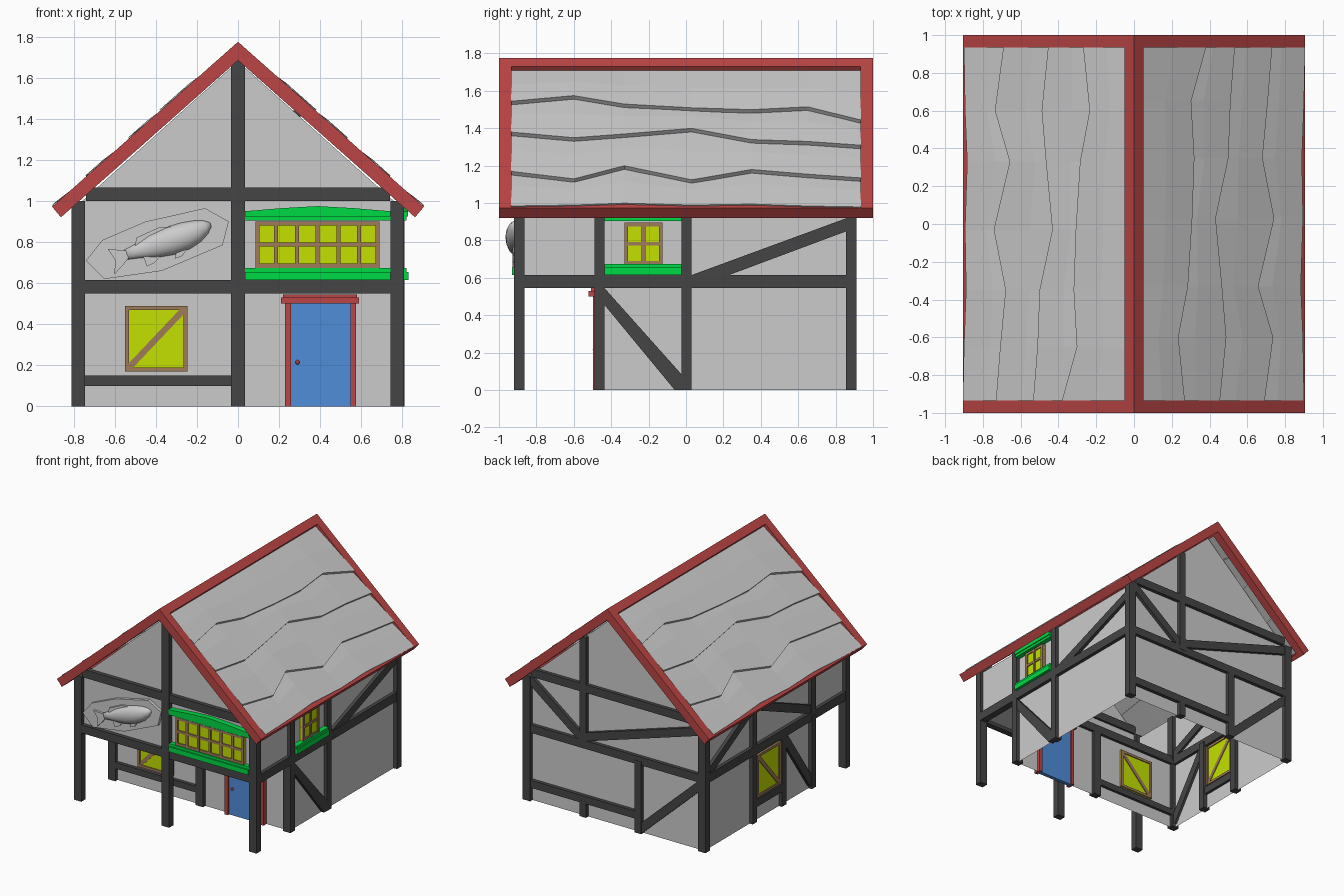
import bpy, bmesh, math

if "Cube" in bpy.data.objects:
    bpy.data.objects.remove(bpy.data.objects["Cube"])

def mat(name, r, g, b):
    m = bpy.data.materials.new(name)
    m.diffuse_color = (r, g, b, 1)
    m.use_nodes = True
    m.node_tree.nodes["Principled BSDF"].inputs["Base Color"].default_value = m.diffuse_color
    return m

DARK, RED = mat("timber", .06, .06, .06), mat("red_trim", .5, .06, .06)
YELLOW, TAN = mat("glass", .55, .75, 0), mat("frame", .35, .2, .1)
GREEN, BLUE = mat("green_trim", 0, .7, .06), mat("door_blue", .08, .27, .7)

def finish(name, bm, m=None):
    bmesh.ops.recalc_face_normals(bm, faces=bm.faces)
    me = bpy.data.meshes.new(name)
    bm.to_mesh(me)
    bm.free()
    ob = bpy.data.objects.new(name, me)
    bpy.context.collection.objects.link(ob)
    if m:
        me.materials.append(m)
    return ob

# Outline drawn in a wall plane: 'F' uses (x,z) at y=pos, 'S' uses (y,z) at x=pos
def plate(name, plane, pos, pts, d=0, m=None):
    bm = bmesh.new()
    def put(p, o):
        return bm.verts.new((p[0], o, p[1]) if plane == 'F' else (o, p[0], p[1]))
    a = [put(p, pos - d / 2) for p in pts]
    bm.faces.new(a)
    if d:
        b = [put(p, pos + d / 2) for p in pts]
        bm.faces.new(b[::-1])
        for i in range(len(a)):
            j = (i + 1) % len(a)
            bm.faces.new((a[i], b[i], b[j], a[j]))
    return finish(name, bm, m)

def rect(name, plane, pos, u0, u1, z0, z1, d=.055, m=DARK):
    return plate(name, plane, pos, [(u0, z0), (u1, z0), (u1, z1), (u0, z1)], d, m)

# Square-cut bar between two points of a wall plane
def bar(name, plane, pos, p, q, w=.065, d=.045, m=DARK):
    dx, dz = q[0] - p[0], q[1] - p[1]
    k = w / 2 / math.hypot(dx, dz)
    nx, nz = -dz * k, dx * k
    plate(name, plane, pos, [(p[0] + nx, p[1] + nz), (q[0] + nx, q[1] + nz),
                             (q[0] - nx, q[1] - nz), (p[0] - nx, p[1] - nz)], d, m)

# Pane with frame, and muntins or a diagonal bar
def window(name, plane, pos, u0, u1, z0, z1, cols=0, rows=0):
    rect(name + "_pane", plane, pos, u0, u1, z0, z1, .03, YELLOW)
    w = .02
    zs, us = [z0, z1 - w], [u0, u1 - w]
    if cols:
        us += [u0 + (u1 - u0) * i / cols - w / 2 for i in range(1, cols)]
        zs += [z0 + (z1 - z0) * i / rows - w / 2 for i in range(1, rows)]
    else:
        bar(name + "_diagonal", plane, pos, (u0 + .02, z0 + .02), (u1 - .02, z1 - .02), .03, .042, TAN)
    for u in us:
        rect(name + "_upright", plane, pos, u, u + w, z0, z1, .05, TAN)
    for z in zs:
        rect(name + "_rail", plane, pos, u0, u1, z, z + w, .046, TAN)

def green_trim(name, plane, pos, u0, u1):
    rect(name + "_sill", plane, pos, u0, u1, .615, .655, .08, GREEN)
    rect(name + "_sill_top", plane, pos, u0, u1, .655, .675, .06, GREEN)
    rect(name + "_lintel", plane, pos, u0, u1, .905, .93, .06, GREEN)
    w = u1 - u0
    plate(name + "_hood", plane, pos, [(u0, .925), (u1, .925), (u1, .95), (u0 + w * .75, .965),
          (u0 + w / 2, .975), (u0 + w * .25, .965), (u0, .95)], .075, GREEN)

# Plaster walls, open underneath
gable = [(.78, .98), (0, 1.68), (-.78, .98)]
plate("front_upper_wall", 'F', -.885, [(-.78, .58), (.78, .58)] + gable)
plate("back_wall", 'F', .88, [(-.78, 0), (.78, 0)] + gable)
rect("front_lower_wall", 'F', -.46, -.78, .78, 0, .58, 0, None)
for s in (-1, 1):
    plate("side_wall", 'S', s * .78, [(-.46, 0), (.88, 0), (.88, .98), (-.885, .98), (-.885, .58), (-.46, .58)])
rect("porch_ceiling", 'F', -.6725, -.78, .78, .578, .582, .425, None)

# Posts and floor beams
for x in (-.778, 0, .775):
    rect("front_post", 'F', -.892, x - .033, x + .033, 0, 1.69 if x == 0 else 1.0)
    rect("porch_wall_post", 'F', -.462, x - .033, x + .033, 0, .58)
    rect("porch_joist", 'S', x, -.89, -.46, .55, .612, .055)
for s in (-1, 1):
    rect("back_corner_post", 'F', .883, s * .777 - .033, s * .777 + .033, 0, 1.0)
    rect("side_floor_beam", 'S', s * .783, -.89, .88, .545, .615, .05)
    rect("side_porch_post", 'S', s * .778, -.49, -.435, 0, .97, .06)
for y in (-.892, -.462, .883):
    rect("floor_beam", 'F', y, -.78, .78, .55, .615, .05)
for y in (-.892, .883):
    rect("gable_beam", 'F', y, -.74, .74, 1.0, 1.065, .05)
rect("front_low_rail", 'F', -.462, -.75, 0, .1, .15, .05)

# Right side timbers and window
rect("right_post", 'S', .778, -.025, .03, 0, .97, .06)
plate("right_upper_brace", 'S', .783, [(.03, .615), (.23, .615), (.86, .85), (.86, .92)], .045, DARK)
plate("right_lower_brace", 'S', .783, [(-.44, .55), (-.44, .46), (-.06, 0), (-.02, 0), (-.02, .08)], .045, DARK)
window("right_window", 'S', .785, -.33, -.125, .67, .895, 2, 2)
green_trim("right_window", 'S', .79, -.435, -.025)

# Left side timbers and window
for y, top in ((.28, .97), (-.09, .58)):
    rect("left_post", 'S', -.778, y - .028, y + .028, 0, top, .06)
bar("left_upper_brace", 'S', -.783, (.84, .63), (.29, .93))
bar("left_upper_brace", 'S', -.783, (.26, .93), (-.45, .63))
bar("left_lower_brace", 'S', -.783, (-.11, .53), (-.45, .04))
rect("left_low_rail", 'S', -.783, -.09, .28, .12, .18, .05)
window("left_window", 'S', -.785, -.05, .25, .19, .53)

# Back timbers
rect("back_upper_post", 'F', .883, .25, .305, .58, 1.44)
rect("back_lower_post", 'F', .883, -.24, -.18, 0, .58)
rect("back_stub_post", 'F', .883, .25, .305, 0, .13)
rect("back_rail", 'F', .884, -.2, .77, .11, .17, .05)
bar("back_brace", 'F', .884, (.76, .98), (.3, .63))
bar("back_brace", 'F', .884, (.27, .64), (-.76, .96))
bar("back_brace", 'F', .884, (-.22, .03), (-.76, .53))

# Front windows and door
window("front_window", 'F', -.89, .085, .69, .675, .9, 6, 2)
green_trim("front_window", 'F', -.89, .033, .742)
window("porch_window", 'F', -.465, -.55, -.245, .17, .49)
rect("door", 'F', -.465, .25, .555, 0, .51, .03, BLUE)
for x in (.23, .547):
    rect("door_jamb", 'F', -.468, x, x + .028, 0, .51, .06, RED)
rect("door_lintel", 'F', -.475, .21, .59, .5, .53, .09, RED)
rect("door_cap", 'F', -.472, .22, .58, .53, .545, .07, RED)
bm = bmesh.new()
bmesh.ops.create_uvsphere(bm, u_segments=10, v_segments=6, radius=.011)
finish("door_knob", bm, RED).location = (.29, -.488, .215)

# Red roof trim: gable boards, ridge and eave strips
K = .887
def top(x): return 1.775 - K * x
def chevron(name, x1, x2, y, d):
    plate(name, 'F', y, [(0, 1.775), (x1, top(x1)), (x2, top(x2) - .09), (0, 1.685),
                         (-x2, top(x2) - .09), (-x1, top(x1))], d, RED)
for s in (-1, 1):
    chevron("gable_board", .905, .862, s * .967, .066)
    plate("eave_strip", 'F', 0, [(s * .905, top(.905)), (s * .862, top(.862) - .09),
          (s * .835, top(.835) - .09), (s * .875, top(.875) - .005)], 1.9, RED)
chevron("ridge_cap", .05, .01, 0, 1.9)

# Wavy slate courses; the far slope is the near one turned half round
YS = [-.935, -.6, -.33, .03, .35, .65, .935]
ROWS = [[1.74] * 7, [1.54, 1.57, 1.525, 1.505, 1.495, 1.51, 1.44],
        [1.375, 1.345, 1.365, 1.395, 1.335, 1.325, 1.305],
        [1.165, 1.125, 1.195, 1.12, 1.175, 1.15, 1.13],
        [.98, .985, .995, .985, .99, .98, .975]]
cn, sn = math.cos(math.atan(K)), math.sin(math.atan(K))
def slope_point(y, z, lift):
    return ((1.775 - z) / K + lift * sn, y, z + lift * cn)
for turn in (0, math.pi):
    for r in range(4):
        bm = bmesh.new()
        prev = None
        for i, y in enumerate(YS):
            hi, lo = ROWS[r][i] + (.05 if r else 0), ROWS[r + 1][i]
            ring = [bm.verts.new(slope_point(y, z, l)) for z, l in
                    ((hi, -.03), ((hi + lo) / 2, -.008), (lo, .006), (lo, -.02), (hi, -.06))]
            if prev:
                for k in range(5):
                    n = (k + 1) % 5
                    bm.faces.new((prev[k], prev[n], ring[n], ring[k]))
            else:
                bm.faces.new(ring)
            prev = ring
        bm.faces.new(prev[::-1])
        finish("slate_course", bm).rotation_euler.z = turn

# Fish plaque
plate("fish_plaque", 'F', -.895, [(-.74, .71), (-.65, .62), (-.37, .66), (-.075, .785), (-.045, .9),
      (-.16, .965), (-.45, .9), (-.66, .81)], .03)
# Fish body lofted from ellipses: position, centre height, half height, half depth
A, N = math.radians(20), 16
def fish_xz(s, h):
    return (-.375 + s * math.cos(A) - h * math.sin(A), .785 + s * math.sin(A) + h * math.cos(A))
bm = bmesh.new()
prev = None
for s, c, h, d in [(-.19, .015, .022, .012), (-.12, .012, .035, .024), (-.04, .008, .058, .042), (.05, .004, .07, .052),
                   (.13, .002, .067, .052), (.19, .004, .054, .042), (.235, .008, .034, .028), (.262, .012, .01, .01)]:
    ring = []
    for k in range(N):
        t = 2 * math.pi * k / N
        x, z = fish_xz(s, c + h * math.sin(t))
        ring.append(bm.verts.new((x, -.912 + d * math.cos(t), z)))
    if prev:
        for k in range(N):
            bm.faces.new((prev[k], prev[(k + 1) % N], ring[(k + 1) % N], ring[k]))
    else:
        bm.faces.new(ring)
    prev = ring
bm.faces.new(prev)
for f in bm.faces:
    f.smooth = True
finish("fish_body", bm)
for name, pts in (("fish_tail", [(-.17, .035), (-.25, .07), (-.235, .01), (-.26, -.055), (-.21, -.03), (-.17, -.005)]),
                  ("fish_top_fin", [(-.12, .04), (-.1, .075), (.02, .085), (.09, .065)]),
                  ("fish_rear_fin", [(-.1, -.015), (-.1, -.075), (-.06, -.07), (-.01, -.045)]),
                  ("fish_belly_fin", [(.06, -.055), (.04, -.085), (.08, -.085), (.12, -.055)])):
    plate(name, 'F', -.917, [fish_xz(*p) for p in pts], .02)
